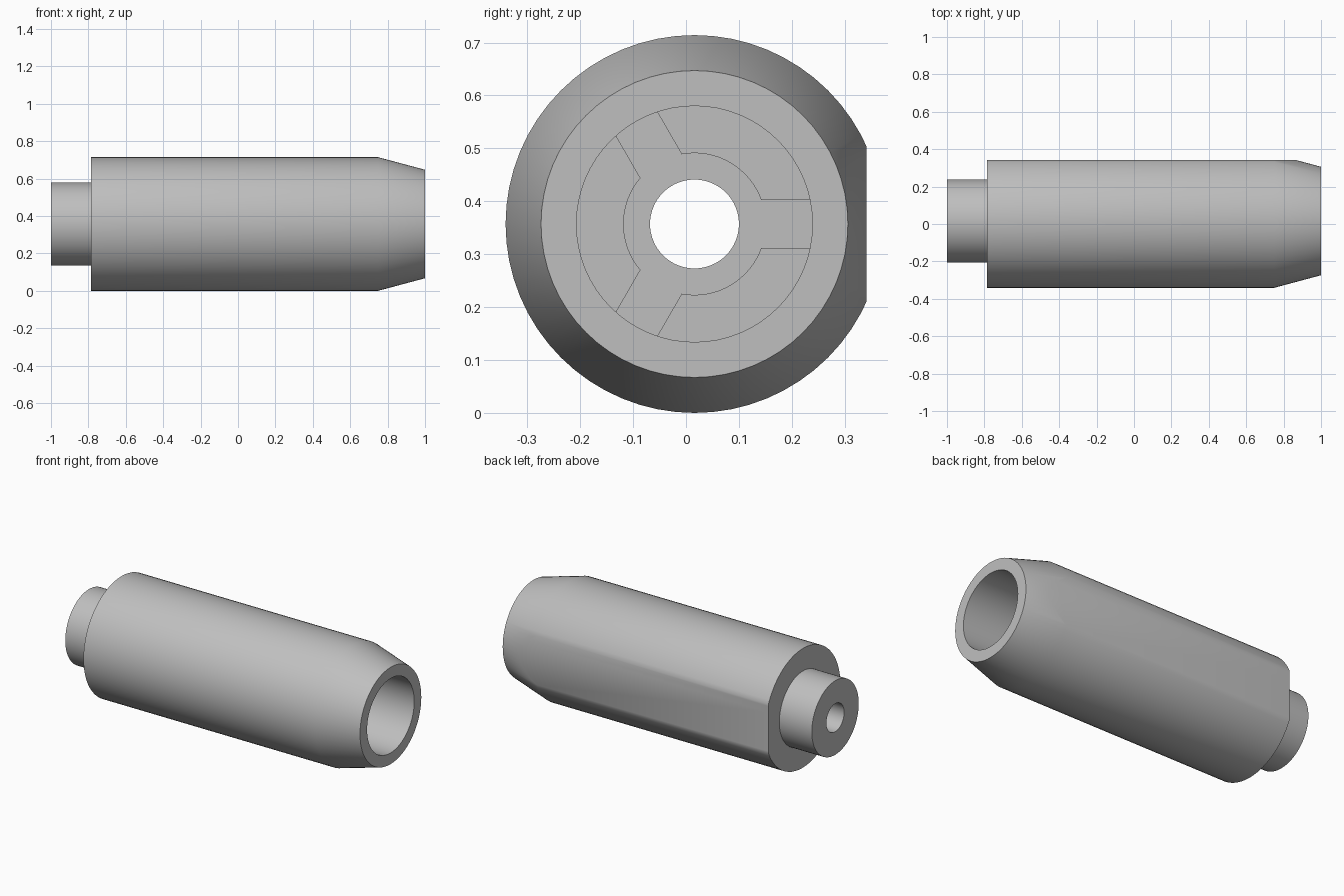
import bpy, bmesh, math
from mathutils import Matrix

cube = bpy.data.objects.get("Cube")
if cube:
    bpy.data.objects.remove(cube, do_unlink=True)

CY, CZ = 0.016, 0.357      # long axis position
FLAT_Y = 0.341             # plane of the flat on the back
BORE, KEYWAY = 0.223, 0.045

gray = bpy.data.materials.new("plain gray")
gray.use_nodes = True
color = (0.52, 0.52, 0.52, 1)
gray.diffuse_color = color
gray.node_tree.nodes["Principled BSDF"].inputs["Base Color"].default_value = color


def finish(name, bm):
    bmesh.ops.recalc_face_normals(bm, faces=bm.faces[:])
    mesh = bpy.data.meshes.new(name)
    bm.to_mesh(mesh)
    bm.free()
    mesh.materials.append(gray)
    obj = bpy.data.objects.new(name, mesh)
    bpy.context.collection.objects.link(obj)
    bpy.ops.object.select_all(action="DESELECT")
    obj.select_set(True)
    bpy.context.view_layer.objects.active = obj
    bpy.ops.object.shade_smooth_by_angle(angle=math.radians(30))
    return obj


# Housing: hollow turned sleeve with a tapered mouth and a narrow tail
profile = [(1, BORE), (1, 0.29), (0.75, 0.357), (-0.785, 0.357),
           (-0.785, 0.222), (-1, 0.222), (-1, 0.084), (-0.7, 0.084),
           (-0.7, BORE)]
bm = bmesh.new()
verts = [bm.verts.new((x, 0, r)) for x, r in profile]
edges = [bm.edges.new((v, verts[i - 1])) for i, v in enumerate(verts)]
bmesh.ops.spin(bm, geom=verts + edges, cent=(0, 0, 0), axis=(1, 0, 0),
               angle=math.tau, steps=64, use_merge=True)
bmesh.ops.remove_doubles(bm, verts=bm.verts[:], dist=0.0001)
bmesh.ops.translate(bm, verts=bm.verts[:], vec=(0, CY, CZ))

# Long flat sliced off the back
cut = bmesh.ops.bisect_plane(bm, geom=bm.verts[:] + bm.edges[:] + bm.faces[:],
                             plane_co=(0, FLAT_Y, 0), plane_no=(0, 1, 0),
                             clear_outer=True)
rim = [e for e in cut["geom_cut"] if isinstance(e, bmesh.types.BMEdge)]
bmesh.ops.contextual_create(bm, geom=rim)
finish("housing", bm)


# Guide lugs: three ridges inside the bore, with keyways between them
def arc(radius, steps=16):
    start = math.asin(KEYWAY / radius)
    sweep = math.tau / 3 - 2 * start
    return [(radius * math.cos(start + sweep * i / steps),
             radius * math.sin(start + sweep * i / steps))
            for i in range(steps + 1)]


for n in range(3):
    bm = bmesh.new()
    outline = arc(0.134) + arc(BORE + 0.003)[::-1]
    face = bm.faces.new([bm.verts.new((-0.7, y, z)) for y, z in outline])
    ridge = bmesh.ops.extrude_face_region(bm, geom=[face])
    bmesh.ops.translate(bm, vec=(0.7, 0, 0), verts=[
        v for v in ridge["geom"] if isinstance(v, bmesh.types.BMVert)])
    bmesh.ops.transform(bm, verts=bm.verts[:],
                        matrix=Matrix.Translation((0, CY, CZ))
                        @ Matrix.Rotation(n * math.tau / 3, 4, "X"))
    finish(f"guide_lug_{n + 1}", bm)
